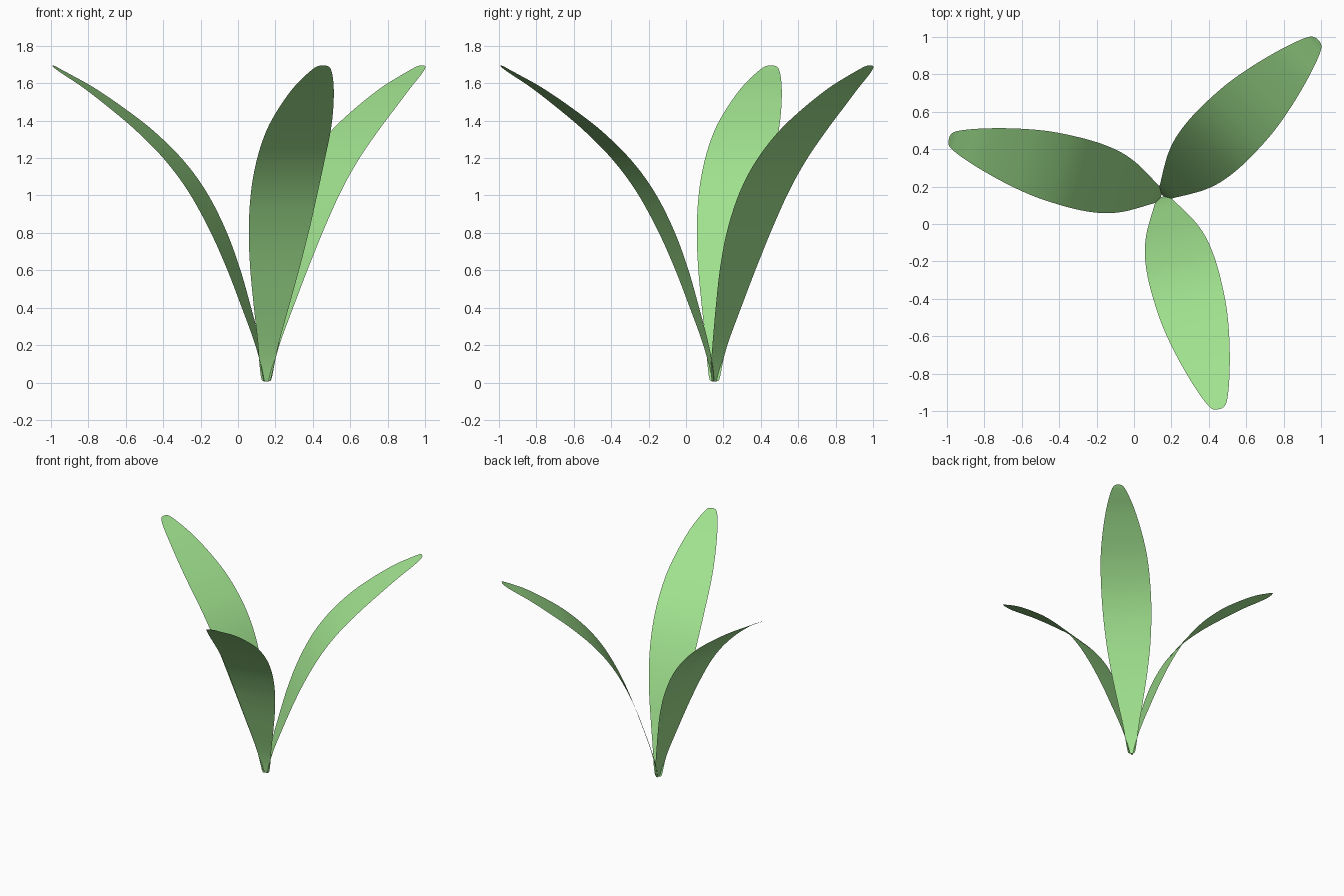
import bpy, math
from mathutils import Vector

if "Cube" in bpy.data.objects:
    bpy.data.objects.remove(bpy.data.objects["Cube"])

# leaf outline along its length: (distance out, height, half width)
STATIONS = [(0.005, 0.005, 0.012), (0.008, 0.02, 0.028), (0.02, 0.1, 0.042),
            (0.05, 0.22, 0.06), (0.115, 0.42, 0.1), (0.185, 0.62, 0.138),
            (0.27, 0.82, 0.168), (0.38, 1.02, 0.185), (0.51, 1.19, 0.188),
            (0.67, 1.345, 0.178), (0.83, 1.47, 0.15), (0.98, 1.575, 0.112),
            (1.09, 1.64, 0.076), (1.15, 1.675, 0.05), (1.172, 1.69, 0.032),
            (1.18, 1.695, 0.012)]
CENTRE = Vector((0.15, 0.15, 0))
STEPS, ACROSS = 5, 4

green = bpy.data.materials.new("leaf_green")
green.diffuse_color = (0.35, 0.75, 0.27, 1)
green.use_nodes = True
green.node_tree.nodes["Principled BSDF"].inputs["Base Color"].default_value = green.diffuse_color


def smooth_path(points):
    """Smooth curve through every station."""
    p = [Vector(q) for q in points]
    p = [2 * p[0] - p[1]] + p + [2 * p[-1] - p[-2]]
    out = []
    for a, b, c, d in zip(p, p[1:], p[2:], p[3:]):
        for i in range(STEPS):
            t = i / STEPS
            out.append(0.5 * (2 * b + (c - a) * t + (2 * a - 5 * b + 4 * c - d) * t**2
                              + (3 * b - a - 3 * c + d) * t**3))
    return out + [p[-2]]


def leaf(name, degrees):
    a = math.radians(degrees)
    outward = Vector((math.cos(a), math.sin(a), 0))
    side = Vector((-math.sin(a), math.cos(a), 0))
    verts, faces = [], []
    path = smooth_path(STATIONS)
    for r, z, w in path:
        for j in range(ACROSS + 1):
            verts.append(CENTRE + outward * r + side * w * (2 * j / ACROSS - 1)
                         + Vector((0, 0, z)))
    n = ACROSS + 1
    for i in range(len(path) - 1):
        for j in range(ACROSS):
            k = i * n + j
            faces.append((k, k + n, k + n + 1, k + 1))
    mesh = bpy.data.meshes.new(name)
    mesh.from_pydata(verts, [], faces)
    mesh.materials.append(green)
    mesh.shade_smooth()
    obj = bpy.data.objects.new(name, mesh)
    bpy.context.collection.objects.link(obj)


# three leaves fanned evenly around the base
for name, angle in (("leaf_back", 45), ("leaf_left", 165), ("leaf_front", 285)):
    leaf(name, angle)
